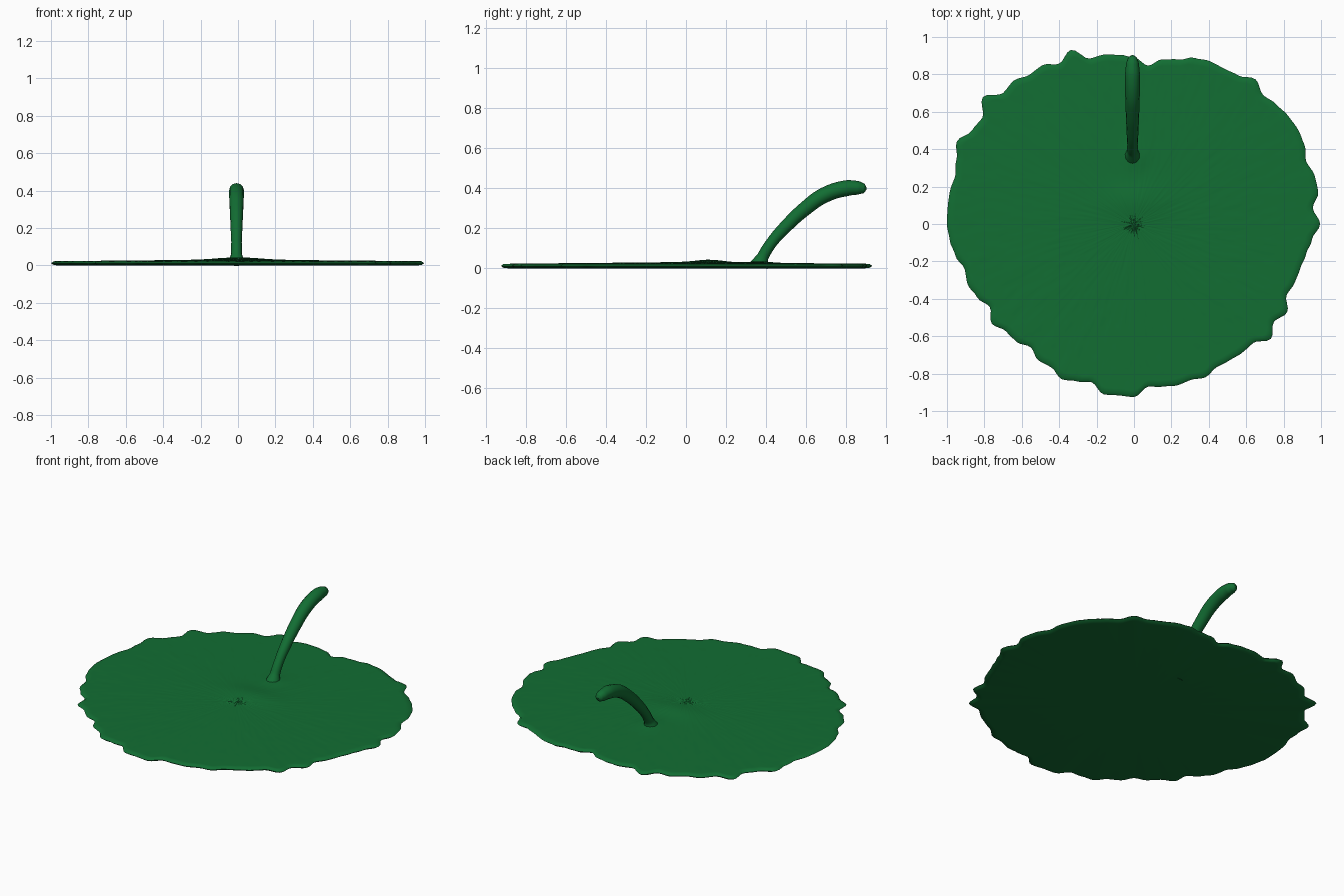
import bpy, bmesh, math, random

if "Cube" in bpy.data.objects:
    bpy.data.objects.remove(bpy.data.objects["Cube"])

random.seed(4)
green = bpy.data.materials.new("leaf_green")
green.diffuse_color = (0.006, 0.155, 0.033, 1)
green.use_nodes = True
green.node_tree.nodes["Principled BSDF"].inputs["Base Color"].default_value = green.diffuse_color

# Ragged rim: radius every 5 degrees, counter-clockwise from +x
RIM = [.995, .96, 1.0, 1.0, .98, 1.005, 1.012, 1.007, .994, .976, 1.01, .97,
       .96, .96, .945, .91, .894, .85, .89, .908, .92, .915, .99, .946,
       .98, .974, 1.0, .99, 1.055, .99, 1.0, 1.045, 1.01, .99, 1.0, 1.0,
       1.0, .989, .97, .937, .946, .926, .89, .928, .893, .89, .86, .89,
       .885, .915, .895, .876, .925, .92, .925, .873, .883, .893, .887, .904,
       .884, .89, .899, .90, .955, .913, .945, .90, .915, .92, .934, .955]
SUB = 4
N = len(RIM) * SUB


def rim_radius(i):
    """Cosine-blended rim radius with rounded teeth."""
    k, f = divmod(i, SUB)
    t = (1 - math.cos(math.pi * f / SUB)) / 2
    return RIM[k] * (1 - t) + RIM[(k + 1) % len(RIM)] * t


def top_height(x, y, s):
    """Thin pad, gently domed, with a low peak and a collar round the stalk."""
    peak = 0.013 * math.exp(-((x / .16) ** 2 + ((y - .12) / .09) ** 2))
    collar = 0.008 * math.exp(-((math.hypot(x, y - .37) / .07) ** 2))
    return 0.022 + 0.009 * (1 - s) + peak + collar + random.uniform(-.0008, .0008)


# Leaf pad: concentric rings on top, rounded edge, flat underside
bm = bmesh.new()
rings = []
for s in [0.04 * k for k in range(1, 25)] + [0.985]:
    ring = []
    for i in range(N):
        a = math.tau * i / N
        r = rim_radius(i) * s
        x, y = r * math.cos(a), r * math.sin(a)
        ring.append(bm.verts.new((x, y, top_height(x, y, s))))
    rings.append(ring)
for s, z in [(1.0, 0.012), (0.985, 0.002), (0.96, 0.0)]:
    rings.append([bm.verts.new((rim_radius(i) * s * math.cos(math.tau * i / N),
                                rim_radius(i) * s * math.sin(math.tau * i / N), z))
                  for i in range(N)])
for a, b in zip(rings, rings[1:]):
    for i in range(N):
        j = (i + 1) % N
        bm.faces.new((a[i], b[i], b[j], a[j]))
for ring, z in ((rings[0], 0.034), (rings[-1], 0.0)):
    c = bm.verts.new((0, 0, z))
    for i in range(N):
        bm.faces.new((c, ring[i], ring[(i + 1) % N]))
bmesh.ops.recalc_face_normals(bm, faces=bm.faces)
mesh = bpy.data.meshes.new("leaf_pad")
bm.to_mesh(mesh)
bm.free()
pad = bpy.data.objects.new("leaf_pad", mesh)
bpy.context.collection.objects.link(pad)

# Stalk: (y, z, radius) along a curve arching towards the back
PATH = [(.365, .015, .045), (.385, .06, .029), (.425, .125, .028), (.50, .21, .032),
        (.595, .298, .036), (.69, .365, .039), (.80, .40, .040),
        (.86, .402, .034), (.89, .399, .024), (.902, .398, .006)]
cu = bpy.data.curves.new("stalk", 'CURVE')
cu.dimensions = '3D'
cu.bevel_depth = 1.0
cu.bevel_resolution = 4
cu.resolution_u = 6
cu.use_fill_caps = True
sp = cu.splines.new('BEZIER')
sp.bezier_points.add(len(PATH) - 1)
for p, (y, z, r) in zip(sp.bezier_points, PATH):
    p.co = (-0.008, y, z)
    p.radius = r
    p.handle_left_type = p.handle_right_type = 'AUTO'
stalk = bpy.data.objects.new("stalk", cu)
bpy.context.collection.objects.link(stalk)
bpy.context.view_layer.objects.active = stalk
stalk.select_set(True)
bpy.ops.object.convert(target='MESH')
stalk = bpy.context.object

# Material and smooth shading
for ob in (pad, stalk):
    ob.data.materials.clear()
    ob.data.materials.append(green)
    bpy.ops.object.select_all(action='DESELECT')
    ob.select_set(True)
    bpy.context.view_layer.objects.active = ob
    bpy.ops.object.shade_smooth_by_angle(angle=math.radians(50))
